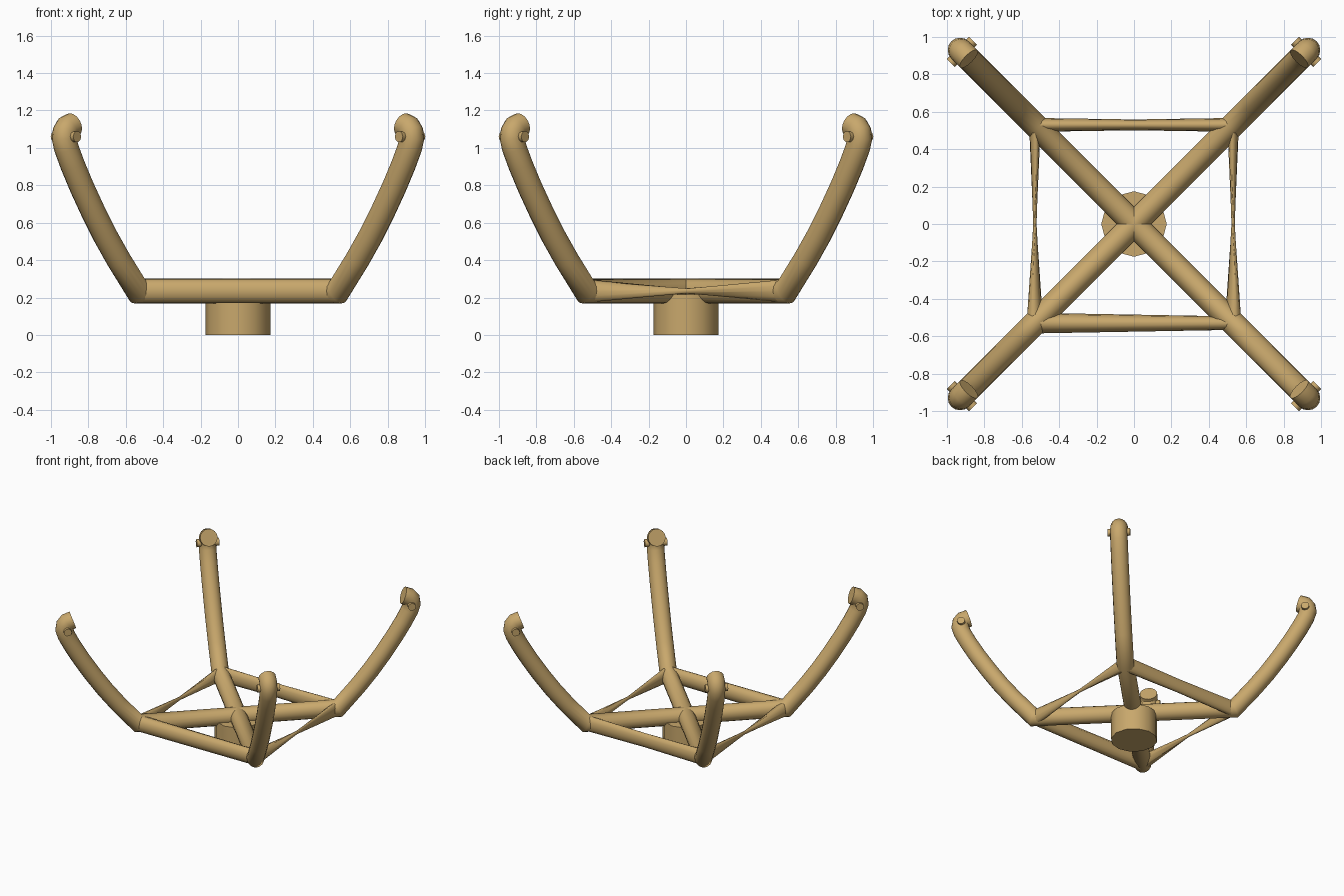
import bpy, math
from mathutils import Vector

if "Cube" in bpy.data.objects:
    bpy.data.objects.remove(bpy.data.objects["Cube"])

mat = bpy.data.materials.new("tan")
mat.diffuse_color = (0.58, 0.39, 0.15, 1)
mat.use_nodes = True
mat.node_tree.nodes["Principled BSDF"].inputs["Base Color"].default_value = mat.diffuse_color
SIDES = 16


def skin(name, rings, angle=50):
    """Join equal rings of points into a capped tube."""
    n = len(rings[0])
    verts = [p for ring in rings for p in ring]
    faces = [(r*n + i, r*n + (i+1) % n, (r+1)*n + (i+1) % n, (r+1)*n + i)
             for r in range(len(rings) - 1) for i in range(n)]
    faces.append(tuple(reversed(range(n))))
    faces.append(tuple((len(rings)-1)*n + i for i in range(n)))
    me = bpy.data.meshes.new(name)
    me.from_pydata(verts, [], faces)
    me.materials.append(mat)
    ob = bpy.data.objects.new(name, me)
    bpy.context.collection.objects.link(ob)
    bpy.ops.object.select_all(action='DESELECT')
    bpy.context.view_layer.objects.active = ob
    ob.select_set(True)
    bpy.ops.object.mode_set(mode='EDIT')
    bpy.ops.mesh.select_all(action='SELECT')
    bpy.ops.mesh.normals_make_consistent(inside=False)
    bpy.ops.object.mode_set(mode='OBJECT')
    bpy.ops.object.shade_smooth_by_angle(angle=math.radians(angle))
    return ob


def ring(c, u, v, n=SIDES, turn=0):
    return [c + u*math.cos(a) + v*math.sin(a)
            for a in (2*math.pi*i/n + turn for i in range(n))]


def sweep(name, path, radius, out, side):
    """Mitred round tube along a path of (distance outward, height)."""
    pts = [out*d + Vector((0, 0, z)) for d, z in path]
    rings = []
    for i, p in enumerate(pts):
        a = (p - pts[i-1]).normalized() if i else (pts[1] - p).normalized()
        b = (pts[i+1] - p).normalized() if i < len(pts) - 1 else a
        t = (a + b).normalized()
        up = side.cross(t) * radius / t.dot(a)
        rings.append(ring(p, side*radius, up))
    return skin(name, rings)


# hub
Z = Vector((0, 0, 1))
skin("hub", [ring(Z*z, Vector((0.175, 0, 0)), Vector((0, 0.175, 0)), 12) for z in (0, 0.215)])

# arms: base spoke, elbow, curved prong with inward tip (x per-axis coordinate, z)
prong = [(0, 0.235), (0.535, 0.235), (0.64, 0.405), (0.71, 0.53), (0.775, 0.66),
         (0.835, 0.79), (0.885, 0.91), (0.918, 1.0), (0.929, 1.05),
         (0.925, 1.085), (0.912, 1.108), (0.883, 1.123)]
R2 = math.sqrt(2)
for sx in (-1, 1):
    for sy in (-1, 1):
        tag = ("front" if sy < 0 else "back") + ("_left" if sx < 0 else "_right")
        out = Vector((sx, sy, 0)).normalized()
        side = Z.cross(out)
        sweep(tag + "_arm", [(d*R2, z) for d, z in prong], 0.066, out, side)
        # cross pin at the tip
        c = out*0.92*R2 + Z*1.06
        skin(tag + "_pin", [ring(c + side*s, out*0.03, Z*0.03, 10) for s in (-0.085, 0.085)])

# braces between the elbows; the side ones pinch in the middle like twisted straps
E, H = 0.53, 0.235


def brace(name, axis, across, stations):
    skin(name, [ring(axis*t + across*E + Z*H, across*w, Z*h, 12, turn)
                for t, w, h, turn in stations], 60)


X, Y = Vector((1, 0, 0)), Vector((0, 1, 0))
brace("front_brace", X, -Y, [(-E, 0.055, 0.064, 0), (E, 0.036, 0.064, 0)])
brace("back_brace", X, Y, [(-E, 0.037, 0.064, 0), (0, 0.029, 0.058, 0), (E, 0.037, 0.064, 0)])
for name, across in (("left_brace", -X), ("right_brace", X)):
    brace(name, Y, across, [(-E, 0.044, 0.062, 0), (0, 0.009, 0.014, math.pi/6),
                            (E, 0.031, 0.062, math.pi/3)])
